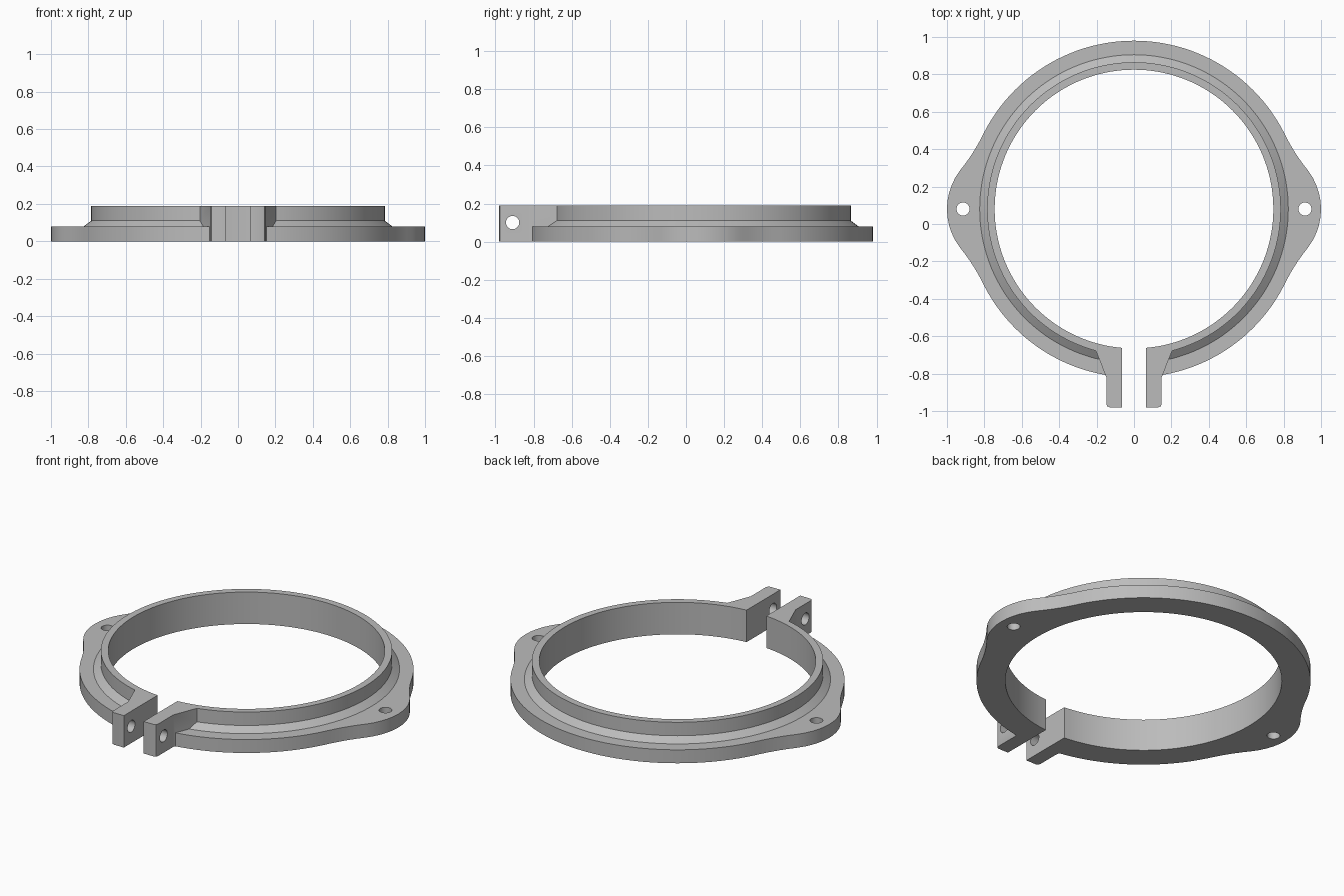
import bpy
import bmesh
from math import sin, cos, tau, pi, sqrt, atan2, acos
from mathutils import Matrix, Vector

if "Cube" in bpy.data.objects:
    bpy.data.objects.remove(bpy.data.objects["Cube"])

CENTRE_Y = 0.08
HEIGHT = 0.19
SEGMENTS = 144
RIM, EAR_R, BLEND_R = 0.90, 0.34, 1.0

# Material
grey = bpy.data.materials.new("plain grey")
grey.use_nodes = True
grey.diffuse_color = (0.5, 0.5, 0.5, 1)
grey.node_tree.nodes["Principled BSDF"].inputs["Base Color"].default_value = (0.5, 0.5, 0.5, 1)


def make_object(name, bm):
    bmesh.ops.recalc_face_normals(bm, faces=bm.faces)
    mesh = bpy.data.meshes.new(name)
    bm.to_mesh(mesh)
    bm.free()
    mesh.materials.append(grey)
    obj = bpy.data.objects.new(name, mesh)
    bpy.context.collection.objects.link(obj)
    return obj


def cylinder(name, radius, length, matrix):
    bm = bmesh.new()
    bmesh.ops.create_cone(bm, cap_ends=True, segments=32, radius1=radius,
                          radius2=radius, depth=length, matrix=matrix)
    return make_object(name, bm)


def combine(target, tool, operation):
    mod = target.modifiers.new(operation.lower(), "BOOLEAN")
    mod.operation = operation
    mod.solver = "EXACT"
    mod.object = tool
    bpy.context.view_layer.objects.active = target
    bpy.ops.object.modifier_apply(modifier=mod.name)
    bpy.data.objects.remove(tool)


# Flange outline: round rim, concave blend, convex ear
ear = Vector((1 - EAR_R, 0))
far, near = RIM + BLEND_R, EAR_R + BLEND_R
rim_angle = acos((ear.x ** 2 + far ** 2 - near ** 2) / (2 * ear.x * far))
blend = far * Vector((cos(rim_angle), sin(rim_angle)))
joint = ear + EAR_R * (blend - ear).normalized()
ear_angle = atan2(joint.y, joint.x)


def flange_radius(angle):
    ray = Vector((abs(cos(angle)), abs(sin(angle))))
    phi = atan2(ray.y, ray.x)
    if phi >= rim_angle:
        return RIM
    c, r, side = (ear, EAR_R, 1) if phi < ear_angle else (blend, BLEND_R, -1)
    along = ray.dot(c)
    return along + side * sqrt(along ** 2 - c.length_squared + r * r)


# Ring with stepped section
bm = bmesh.new()
rings = []
for i in range(SEGMENTS):
    a = tau * i / SEGMENTS
    edge = flange_radius(a)
    section = [(0.745, 0), (edge, 0), (edge, 0.08), (0.825, 0.08),
               (0.785, 0.11), (0.785, HEIGHT), (0.745, HEIGHT)]
    rings.append([bm.verts.new((r * cos(a), r * sin(a) + CENTRE_Y, z)) for r, z in section])
for i, ring in enumerate(rings):
    following = rings[(i + 1) % SEGMENTS]
    for j in range(len(ring)):
        k = (j + 1) % len(ring)
        bm.faces.new((ring[j], following[j], following[k], ring[k]))
clamp = make_object("clamp_ring", bm)

# Clamping lugs, made as one block and split by the gap
half = [(0.13, -0.98), (0.143, -0.975), (0.148, -0.962), (0.148, -0.82),
        (0.205, -0.675), (0.15, -0.672)]
outline = half + [(-x, y) for x, y in reversed(half)]
bm = bmesh.new()
base = bm.faces.new([bm.verts.new((x, y, 0)) for x, y in outline])
top = bmesh.ops.extrude_face_region(bm, geom=[base])["geom"]
bmesh.ops.translate(bm, vec=(0, 0, HEIGHT),
                    verts=[v for v in top if isinstance(v, bmesh.types.BMVert)])
combine(clamp, make_object("lug_block", bm), "UNION")

# Gap between the lugs
bm = bmesh.new()
bmesh.ops.create_cube(bm, size=1, matrix=Matrix.Translation((0, -0.85, 0.1))
                      @ Matrix.Diagonal((0.13, 0.6, 0.6, 1)))
combine(clamp, make_object("gap_cutter", bm), "DIFFERENCE")

# Ear holes and the bolt hole across the lugs
for side in (-1, 1):
    combine(clamp, cylinder("ear_hole_cutter", 0.035, 0.4,
                            Matrix.Translation((side * 0.914, CENTRE_Y, 0.05))), "DIFFERENCE")
combine(clamp, cylinder("bolt_hole_cutter", 0.035, 0.6,
                        Matrix.Translation((0, -0.91, 0.1)) @ Matrix.Rotation(pi / 2, 4, "Y")),
        "DIFFERENCE")

# Smooth curved walls, sharp edges
bpy.ops.object.select_all(action="DESELECT")
clamp.select_set(True)
bpy.context.view_layer.objects.active = clamp
bpy.ops.object.shade_smooth_by_angle(angle=pi / 7)
